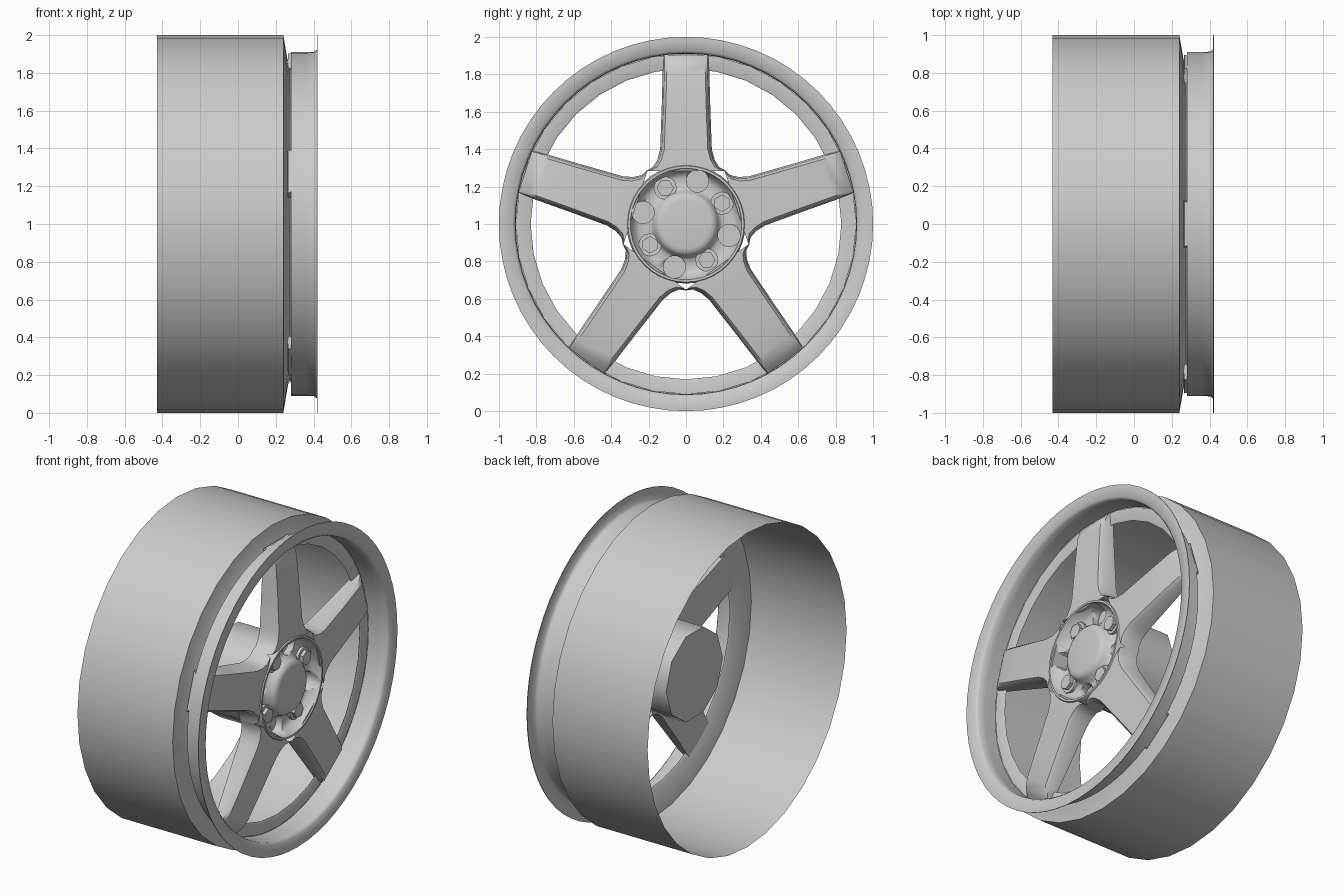
import bpy, bmesh, math
from mathutils import Matrix, Vector

if "Cube" in bpy.data.objects:
    bpy.data.objects.remove(bpy.data.objects["Cube"])

metal = bpy.data.materials.new("grey metal")
metal.use_nodes = True
GREY = (0.6, 0.6, 0.6, 1)
metal.diffuse_color = GREY
metal.node_tree.nodes["Principled BSDF"].inputs["Base Color"].default_value = GREY

CENTRE = Vector((0, 0, 1))


def finish(name, bm, angle=35, solid=True):
    """Turn a bmesh into a shaded object."""
    if solid:
        bmesh.ops.recalc_face_normals(bm, faces=bm.faces)
    mesh = bpy.data.meshes.new(name)
    bm.to_mesh(mesh)
    bm.free()
    mesh.materials.append(metal)
    ob = bpy.data.objects.new(name, mesh)
    ob.location = CENTRE
    bpy.context.collection.objects.link(ob)
    bpy.ops.object.select_all(action='DESELECT')
    ob.select_set(True)
    bpy.context.view_layer.objects.active = ob
    bpy.ops.object.shade_smooth_by_angle(angle=math.radians(angle))
    return ob


def lathe(name, profile, sides, angle=35, solid=False):
    """Spin (x, radius) points round the axle."""
    bm = bmesh.new()
    rings = []
    for x, r in profile:
        if r == 0:
            rings.append([bm.verts.new((x, 0, 0))] * sides)
        else:
            turns = [math.tau * i / sides for i in range(sides)]
            rings.append([bm.verts.new((x, r * math.cos(t), r * math.sin(t))) for t in turns])
    for a, b in zip(rings, rings[1:]):
        for i in range(sides):
            j = (i + 1) % sides
            quad = [a[i], a[j], b[j], b[i]]
            bm.faces.new(list(dict.fromkeys(quad)))
    return finish(name, bm, angle, solid)


def disc(name, x0, x1, radius, sides, bolt_r, angle):
    """Short cylinder along the axle direction, placed on a bolt circle."""
    bm = bmesh.new()
    bmesh.ops.create_cone(bm, cap_ends=True, segments=sides, radius1=radius,
                          radius2=radius, depth=x1 - x0)
    spin = Matrix.Rotation(math.radians(angle), 4, 'X')
    place = Matrix.Translation(((x0 + x1) / 2, bolt_r, 0))
    bmesh.ops.transform(bm, matrix=spin @ place @ Matrix.Rotation(math.pi / 2, 4, 'Y'),
                        verts=bm.verts)
    return finish(name, bm)


# Rim: open barrel with a sloped shoulder, then the stepped outer lip
lathe("barrel", [(-0.43, 1), (0.24, 1), (0.267, 0.84), (0.275, 0.83), (0.28, 0.84),
                 (0.28, 0.91)], 32)
lathe("outer_lip", [(0.28, 0.91), (0.36, 0.91), (0.405, 0.912), (0.42, 0.925),
                    (0.422, 0.985), (0.422, 1), (0.418, 1)], 64, 60)

# Hub: dished face with a raised centre cap, drilled with four holes
hub = lathe("hub_face", [(0.25, 0), (0.25, 0.31), (0.365, 0.318), (0.382, 0.31),
                         (0.382, 0.298), (0.325, 0.275), (0.312, 0.25), (0.312, 0.195),
                         (0.325, 0.178), (0.36, 0.168), (0.376, 0.152), (0.38, 0.13),
                         (0.38, 0)], 40, 50, True)
for k in range(4):
    cutter = disc("hole_cutter", 0.27, 0.45, 0.06, 16, 0.238, 75 + 90 * k)
    cutter.hide_render = True
    cutter.hide_set(True)
    cut = hub.modifiers.new("hole", 'BOOLEAN')
    cut.object = cutter
    cut.solver = 'EXACT'
    # Hex bolts between the holes
    disc("bolt_washer", 0.30, 0.33, 0.062, 12, 0.222, 30 + 90 * k)
    disc("bolt_head", 0.32, 0.352, 0.046, 6, 0.222, 30 + 90 * k)

# Axle barrel behind the hub
lathe("axle_housing", [(-0.06, 0), (-0.06, 0.285), (0.255, 0.285), (0.255, 0)], 10, 40, True)

# Spokes: lofted sections of distance, half width, front x, back x
STATIONS = [(0.284, 0.206, 0.375, 0.25), (0.305, 0.168, 0.375, 0.25),
            (0.345, 0.144, 0.373, 0.25), (0.4, 0.13, 0.37, 0.25),
            (0.62, 0.122, 0.355, 0.255), (0.8, 0.117, 0.34, 0.26),
            (0.85, 0.116, 0.325, 0.262), (0.88, 0.115, 0.305, 0.264),
            (0.903, 0.114, 0.282, 0.266)]
for k in range(5):
    bm = bmesh.new()
    loops = []
    for u, w, front, back in STATIONS:
        edge = front - 0.2 * (front - back)
        half = [(w + 0.008, back), (w, edge), (w - 0.014, front)]
        section = half + [(-v, x) for v, x in reversed(half)]
        loops.append([bm.verts.new((x, u, v)) for v, x in section])
    for a, b in zip(loops, loops[1:]):
        for i in range(6):
            j = (i + 1) % 6
            bm.faces.new((a[i], a[j], b[j], b[i]))
    bm.faces.new(loops[0])
    bm.faces.new(loops[-1])
    bmesh.ops.rotate(bm, verts=bm.verts, cent=(0, 0, 0),
                     matrix=Matrix.Rotation(math.radians(18 + 72 * k), 3, 'X'))
    finish("spoke", bm)
